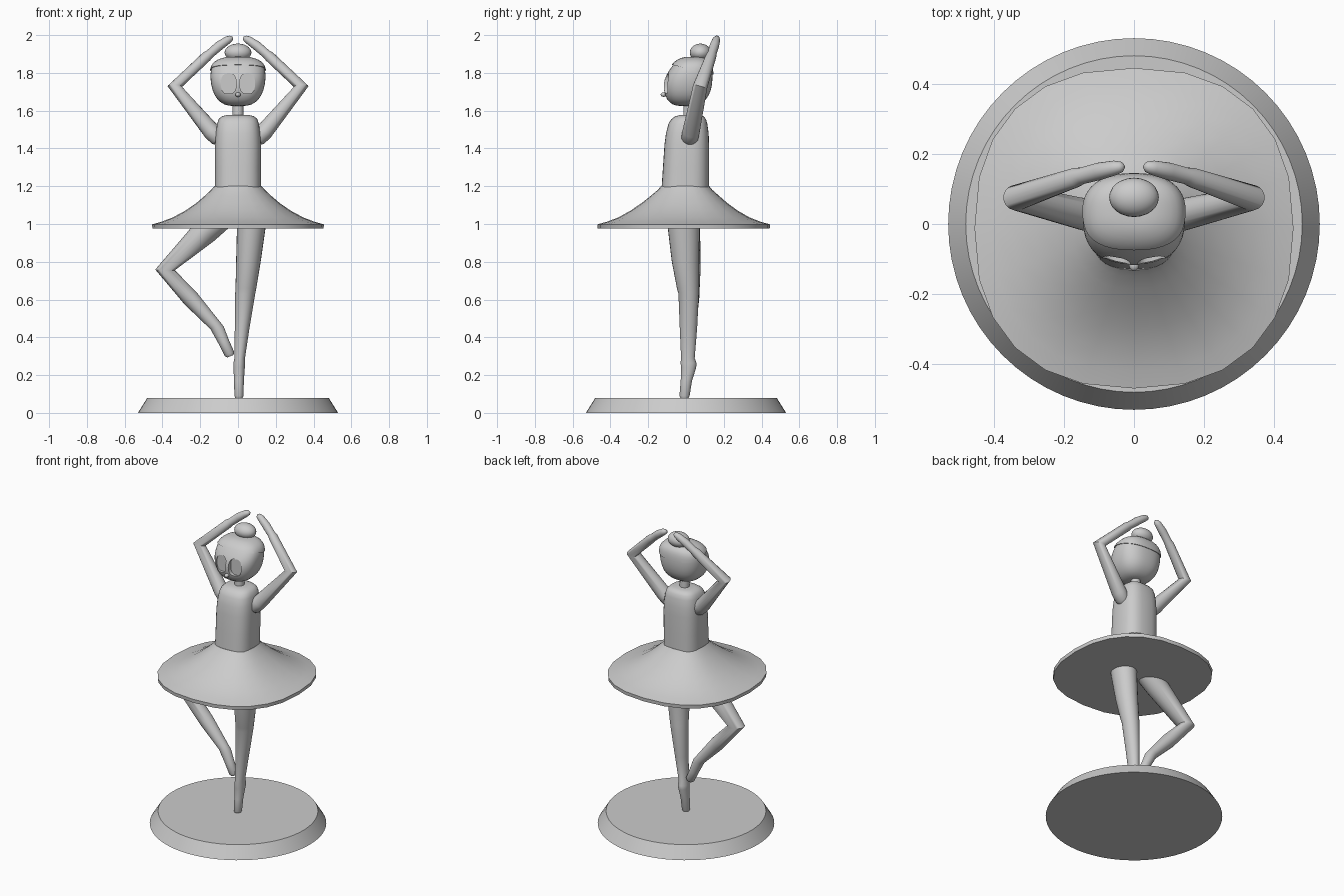
import bpy, bmesh, math
from mathutils import Vector as V

if "Cube" in bpy.data.objects:
    bpy.data.objects.remove(bpy.data.objects["Cube"])


def ring(c, t, ru, rv, n, segs):
    """Superellipse cross-section at c, perpendicular to t."""
    t = V(t).normalized()
    u = V((0, 1, 0)).cross(t)
    u = u.normalized() if u.length > 1e-3 else V((1, 0, 0))
    v = t.cross(u)
    pts = []
    for i in range(segs):
        a = 2 * math.pi * i / segs
        ca, sa = math.cos(a), math.sin(a)
        pu = math.copysign(abs(ca) ** (2 / n), ca)
        pv = math.copysign(abs(sa) ** (2 / n), sa)
        pts.append(V(c) + u * pu * ru + v * pv * rv)
    return pts


def activate(o):
    bpy.ops.object.select_all(action='DESELECT')
    o.select_set(True)
    bpy.context.view_layer.objects.active = o


def smooth(o, angle=40):
    activate(o)
    bpy.ops.object.shade_smooth_by_angle(angle=math.radians(angle))
    return o


def apply(o, kind, **props):
    activate(o)
    m = o.modifiers.new("m", kind)
    for k, val in props.items():
        setattr(m, k, val)
    bpy.ops.object.modifier_apply(modifier=m.name)


def skin(name, rings, angle=40):
    """Join rings into a closed loft."""
    bm = bmesh.new()
    loops = [[bm.verts.new(p) for p in r] for r in rings]
    n = len(loops[0])
    for a, b in zip(loops, loops[1:]):
        for i in range(n):
            j = (i + 1) % n
            bm.faces.new((a[i], a[j], b[j], b[i]))
    bm.faces.new(loops[0][::-1])
    bm.faces.new(loops[-1])
    bmesh.ops.recalc_face_normals(bm, faces=bm.faces)
    me = bpy.data.meshes.new(name)
    bm.to_mesh(me)
    bm.free()
    o = bpy.data.objects.new(name, me)
    bpy.context.collection.objects.link(o)
    return smooth(o, angle)


def upright(name, prof, n=2, segs=24, angle=40):
    """Vertical loft from (z, x, y, rx, ry)."""
    return skin(name, [ring((x, y, z), (0, 0, 1), rx, ry, n, segs) for z, x, y, rx, ry in prof], angle)


def limb(name, path, segs=20):
    """Tube along (x, y, z, r) with rings on the joint bisectors."""
    p = [V(q[:3]) for q in path]
    rings = []
    for i, q in enumerate(path):
        t = V()
        if i:
            t += (p[i] - p[i - 1]).normalized()
        if i < len(p) - 1:
            t += (p[i + 1] - p[i]).normalized()
        rings.append(ring(p[i], t, q[3], q[3], 2, segs))
    return skin(name, rings, 50)


def ball(name, loc, scale):
    bpy.ops.mesh.primitive_uv_sphere_add(segments=24, ring_count=14, location=loc)
    o = bpy.context.object
    o.name, o.scale = name, scale
    return smooth(o, 60)


# round stand
upright("stand", [(0, 0, 0, .53, .53), (.08, 0, 0, .48, .48)], segs=64, angle=20)

# skirt with flat underside
upright("skirt", [(.975, 0, -.012, .453, .455), (.998, 0, -.012, .455, .457),
                  (1.012, 0, -.012, .405, .407), (1.035, 0, -.011, .345, .347),
                  (1.07, 0, -.01, .28, .285), (1.11, 0, -.008, .222, .228),
                  (1.15, 0, -.006, .175, .18), (1.18, 0, -.005, .143, .145),
                  (1.2, 0, -.004, .125, .128)], n=2.36)

# bodice
upright("bodice", [(1.18, 0, -.004, .123, .126), (1.3, 0, 0, .122, .122), (1.42, 0, .004, .122, .118),
                   (1.48, 0, .007, .118, .113), (1.53, 0, .01, .111, .103), (1.555, 0, .014, .102, .092),
                   (1.57, 0, .018, .086, .075), (1.577, 0, .02, .06, .05)], n=2.8, segs=32, angle=60)
upright("neck", [(1.55, 0, .015, .03, .03), (1.66, 0, .015, .028, .028)])

# head with recessed eyes
skull = [(1.623, 0, 0, .05, .05), (1.64, 0, 0, .092, .088), (1.68, 0, .006, .128, .12),
         (1.74, 0, .009, .145, .131), (1.79, 0, .018, .148, .124), (1.83, 0, .03, .142, .108),
         (1.858, 0, .035, .122, .092), (1.877, 0, .04, .08, .06), (1.882, 0, .04, .04, .03)]
head = upright("head", skull, n=2.5, segs=28, angle=180)
apply(head, 'SUBSURF', levels=1)
for s in (-1, 1):
    cut = skin("eye_cutter", [ring((s * .05, y, 1.743), (0, 1, 0), .04, .053, 2.8, 32) for y in (-.3, -.09)])
    apply(head, 'BOOLEAN', operation='DIFFERENCE', object=cut, solver='EXACT')
    bpy.data.objects.remove(cut)
smooth(head, 35)
ball("nose", (0, -.118, 1.685), (.014, .016, .012))

# hair cap, cut along a tilted hairline
hair = upright("hair", [(z + .004, x, y, rx + .005, ry + .005) for z, x, y, rx, ry in skull],
               n=2.5, segs=28, angle=180)
apply(hair, 'SUBSURF', levels=1)
bm = bmesh.new()
bm.from_mesh(hair.data)
bmesh.ops.bisect_plane(bm, geom=bm.verts[:] + bm.edges[:] + bm.faces[:],
                       plane_co=(0, -.07, 1.842), plane_no=(0, .24, 1), clear_inner=True)
bmesh.ops.holes_fill(bm, edges=[e for e in bm.edges if e.is_boundary])
bm.to_mesh(hair.data)
bm.free()
smooth(hair, 40)
ball("hair_bun", (0, .076, 1.908), (.071, .056, .047))

# raised arms
for s, side in ((-1, "left"), (1, "right")):
    limb(side + "_arm", [(s * x, y, z, r) for x, y, z, r in (
        (.09, .018, 1.435, .03), (.105, .02, 1.455, .045), (.14, .027, 1.49, .046),
        (.335, .075, 1.728, .038), (.165, .133, 1.888, .028),
        (.15, .137, 1.9, .024), (.1, .15, 1.943, .025), (.055, .16, 1.974, .021),
        (.036, .163, 1.984, .015), (.029, .164, 1.988, .006))])

# standing leg on pointed toe
upright("standing_leg", [(.08, .005, -.008, .02, .022), (.09, .005, -.008, .024, .027),
                         (.17, .005, .002, .026, .03), (.24, .006, .014, .03, .04),
                         (.265, .007, .013, .031, .042), (.29, .009, .01, .028, .036),
                         (.45, .022, .013, .039, .046), (.63, .038, .014, .053, .054),
                         (.66, .042, .01, .055, .058), (.8, .055, -.003, .065, .072),
                         (1.0, .072, -.013, .077, .086)], angle=50)

# bent leg with foot at the other calf
limb("bent_leg", [(-.1, 0, 1.03, .072), (-.17, .005, .965, .07), (-.386, .025, .757, .052),
                  (-.25, .025, .605, .045), (-.12, .022, .462, .032), (-.105, .022, .44, .034),
                  (-.075, .02, .375, .029), (-.045, .018, .312, .027), (-.04, .018, .3, .018)])
